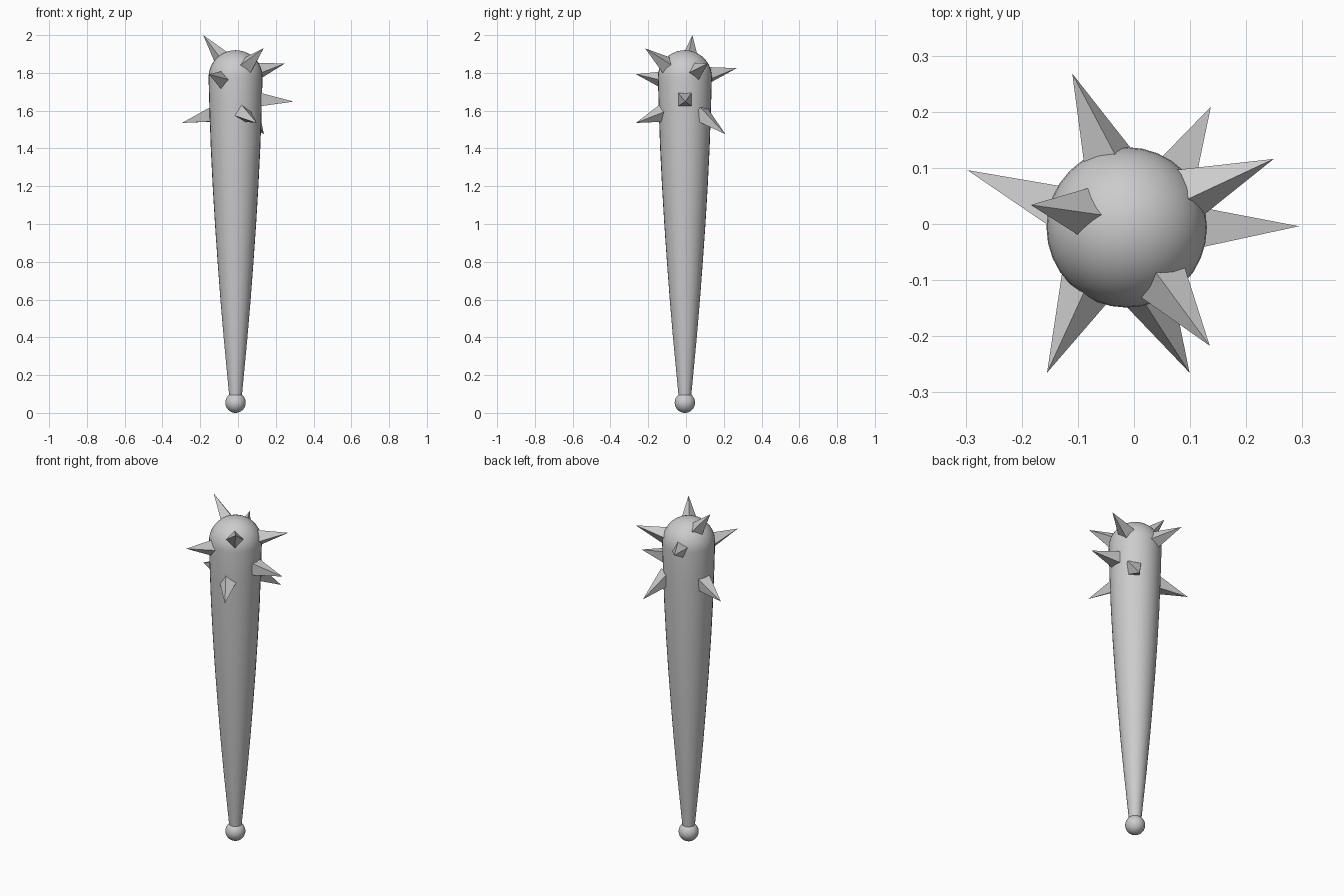
import bpy, bmesh, math
from mathutils import Vector, Matrix

if "Cube" in bpy.data.objects:
    bpy.data.objects.remove(bpy.data.objects["Cube"])

AX, AY = -0.013, -0.006   # the club axis sits slightly off centre


def finish(name, bm, smooth):
    bmesh.ops.recalc_face_normals(bm, faces=bm.faces)
    for f in bm.faces:
        f.smooth = smooth
    me = bpy.data.meshes.new(name)
    bm.to_mesh(me)
    bm.free()
    ob = bpy.data.objects.new(name, me)
    bpy.context.collection.objects.link(ob)
    return ob


def lathe(name, profile, segs=32):
    bm = bmesh.new()
    verts = [bm.verts.new((r, 0, z)) for r, z in profile]
    edges = [bm.edges.new(p) for p in zip(verts, verts[1:])]
    bmesh.ops.spin(bm, geom=verts + edges, cent=(0, 0, 0), axis=(0, 0, 1),
                   angle=math.tau, steps=segs)
    bmesh.ops.remove_doubles(bm, verts=bm.verts, dist=1e-5)
    ob = finish(name, bm, True)
    ob.location = (AX, AY, 0)
    return ob


# tapered body with domed head
R, Z = 0.143, 1.777
profile = [(0, 0.095), (0.034, 0.095), (0.044, 0.2), (0.063, 0.4), (0.08, 0.6),
           (0.095, 0.8), (0.109, 1.0), (0.121, 1.2), (0.131, 1.4), (0.138, 1.6)]
profile += [(R * math.cos(a), Z + R * math.sin(a))
            for a in (i * math.pi / 20 for i in range(10))] + [(0, Z + R)]
body = lathe("club_body", profile)
bpy.context.view_layer.objects.active = body
body.select_set(True)
bpy.ops.object.shade_smooth_by_angle(angle=math.radians(40))

# round pommel at the grip end
bm = bmesh.new()
bmesh.ops.create_uvsphere(bm, u_segments=32, v_segments=16, radius=0.054)
finish("pommel", bm, True).location = (AX, AY, 0.054)


# four-sided spikes: tip, point on the surface, twist in degrees
def spike(name, tip, base, twist, length=0.19, radius=0.054):
    tip = Vector(tip)
    d = (tip - Vector(base)).normalized()
    side = Vector((0, 0, 1)).cross(d).normalized()
    up = d.cross(side)
    t = math.radians(twist)
    bm = bmesh.new()
    apex = bm.verts.new(tip)
    ring = []
    for k in range(4):
        a = t + k * math.pi / 2
        ring.append(bm.verts.new(tip - d * length
                    + radius * (side * math.cos(a) + up * math.sin(a))))
    bm.faces.new(ring)
    for k in range(4):
        bm.faces.new((ring[k], ring[(k + 1) % 4], apex))
    finish(name, bm, False)


spikes = [
    ((-0.184, 0.034, 2.00), (-0.092, 0.021, 1.885), 0),
    ((-0.110, 0.268, 1.825), (-0.052, 0.128, 1.79), 20),
    ((0.137, 0.209, 1.475), (0.079, 0.100, 1.565), 45),
    ((0.249, 0.116, 1.85), (0.108, 0.058, 1.81), 10),
    ((0.294, -0.004, 1.648), (0.126, -0.006, 1.658), 45),
    ((0.135, -0.217, 1.93), (0.055, -0.108, 1.845), 0),
    ((0.099, -0.265, 1.535), (0.030, -0.135, 1.582), 15),
    ((-0.155, -0.265, 1.793), (-0.092, -0.128, 1.765), 0),
    ((-0.297, 0.096, 1.535), (-0.146, 0.035, 1.575), 45),
]
for i, s in enumerate(spikes, 1):
    spike(f"spike_{i}", *s)
